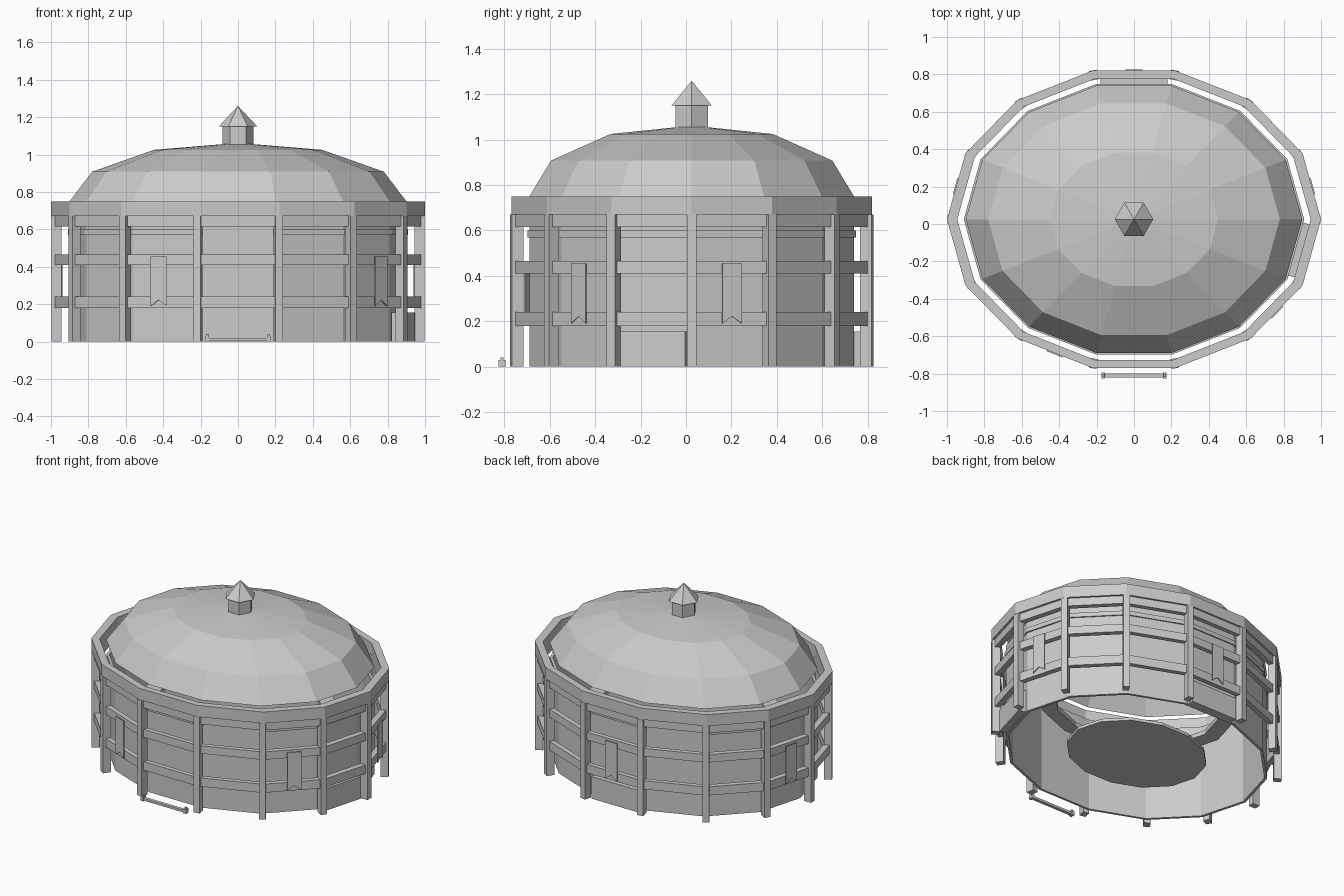
import bpy, bmesh, math
from mathutils import Matrix, Vector

cube = bpy.data.objects.get("Cube")
if cube:
    bpy.data.objects.remove(cube, do_unlink=True)

SIDES = 14
SQUASH = 0.815
CENTRE_Y = 0.025

stone = bpy.data.materials.new("plain_grey")
stone.use_nodes = True
grey = (0.6, 0.6, 0.6, 1)
stone.diffuse_color = grey
stone.node_tree.nodes["Principled BSDF"].inputs["Base Color"].default_value = grey


def finish(name, bm):
    bmesh.ops.recalc_face_normals(bm, faces=bm.faces)
    mesh = bpy.data.meshes.new(name)
    bm.to_mesh(mesh)
    bm.free()
    mesh.materials.append(stone)
    obj = bpy.data.objects.new(name, mesh)
    bpy.context.collection.objects.link(obj)
    return obj


def spot(r, k, z, n=SIDES, squash=SQUASH):
    a = math.tau * k / n
    return Vector((r * math.cos(a), CENTRE_Y + squash * r * math.sin(a), z))


def lathe(name, profile, closed=False, n=SIDES, squash=SQUASH):
    """Turn (radius, height) points into an oval, faceted shell."""
    bm = bmesh.new()
    loops = [[bm.verts.new(spot(r, k, z, n, squash)) for k in range(n)] for r, z in profile]
    pairs = list(zip(loops, loops[1:]))
    if closed:
        pairs.append((loops[-1], loops[0]))
    for a, b in pairs:
        for k in range(n):
            j = (k + 1) % n
            bm.faces.new((a[k], a[j], b[j], b[k]))
    bmesh.ops.remove_doubles(bm, verts=bm.verts, dist=0.0001)
    return finish(name, bm)


def ring(name, r0, r1, z0, z1):
    return lathe(name, [(r0, z0), (r1, z0), (r1, z1), (r0, z1)], closed=True)


def box(name, centre, size, angle=0):
    bm = bmesh.new()
    bmesh.ops.create_cube(bm, size=1)
    bm.transform(Matrix.Translation(centre) @ Matrix.Rotation(angle, 4, "Z")
                 @ Matrix.Diagonal((*size, 1)))
    return finish(name, bm)


def bay_frame(k, r):
    """Middle of a bay, with local x along the bay and y pointing out."""
    a, b = spot(r, k, 0), spot(r, k + 1, 0)
    along = (a - b).normalized()
    out = Vector((0, 0, 1)).cross(along)
    frame = Matrix((along, out, (0, 0, 1))).transposed().to_4x4()
    return Matrix.Translation((a + b) / 2) @ frame, (a - b).length


# Inner drum, ledge and roof
ring("drum_wall", 0.88, 0.9, 0, 0.65)
ring("wall_ledge", 0.88, 0.91, 0.57, 0.6)
lathe("dome_roof", [(0.9, 0.75), (0.78, 0.908), (0.45, 1.025), (0, 1.062)])

# Interior floor and balcony
lathe("arena_floor", [(0, 0.02), (0.48, 0.02), (0.48, 0.04), (0, 0.04)])
ring("inner_balcony", 0.56, 0.67, 0.37, 0.4)

# Roof lantern
lathe("lantern_body", [(0.083, 1.04), (0.083, 1.15)], n=6, squash=1)
lathe("lantern_cap", [(0, 1.15), (0.103, 1.15), (0, 1.26)], n=6, squash=1)

# Outer gallery: top beam, rails and posts
ring("top_beam", 0.945, 1.0, 0.67, 0.75)
for name, low, high in (("low_rail", 0.18, 0.24), ("middle_rail", 0.41, 0.465),
                        ("high_rail", 0.615, 0.67)):
    ring(name, 0.945, 0.985, low, high)
for k in range(SIDES):
    out = spot(1, k, 0) - spot(0, k, 0)
    normal = math.atan2(out.y / SQUASH ** 2, out.x)
    box("gallery_post", spot(0.97, k, 0.335), (0.052, 0.042, 0.67), normal)

# Hanging banners with a notched hem
for k in range(0, SIDES, 3):
    if k == SIDES - 2 or k < SIDES - 2:
        frame, _ = bay_frame(k, 1.0)
        bm = bmesh.new()
        outline = [(-0.045, 0.455), (-0.045, 0.19), (0, 0.222), (0.045, 0.19), (0.045, 0.455)]
        face = bm.faces.new([bm.verts.new((x, 0, z)) for x, z in outline])
        extruded = bmesh.ops.extrude_face_region(bm, geom=[face])
        verts = [v for v in extruded["geom"] if isinstance(v, bmesh.types.BMVert)]
        bmesh.ops.translate(bm, verts=verts, vec=(0, 0.006, 0))
        bm.transform(frame)
        finish("banner", bm)

# Low side blocks between the wall and the gallery
for k in (3, 13):
    frame, length = bay_frame(k, 0.93)
    bm = bmesh.new()
    bmesh.ops.create_cube(bm, size=1)
    bm.transform(frame @ Matrix.Translation((0, 0, 0.077))
                 @ Matrix.Diagonal((length * 0.86, 0.05, 0.154, 1)))
    finish("side_block", bm)

# Low barrier in front of the entrance
box("barrier_bar", (0, -0.81, 0.012), (0.33, 0.022, 0.016))
for side in (-1, 1):
    box("barrier_post", (side * 0.165, -0.81, 0.015), (0.02, 0.03, 0.03))
    box("barrier_knob", (side * 0.165, -0.81, 0.035), (0.012, 0.014, 0.01))
